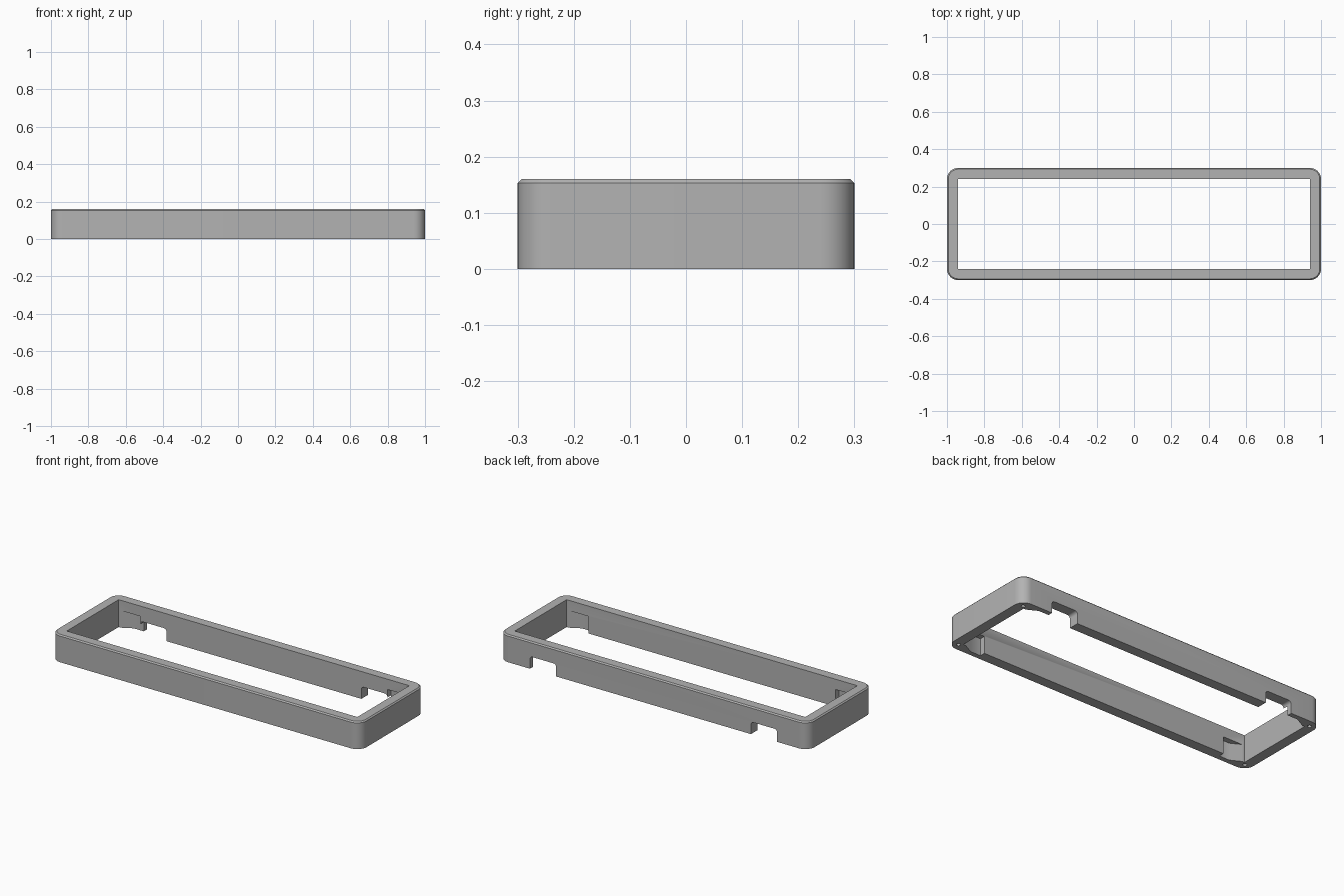
import bpy, bmesh, math

cube = bpy.data.objects.get("Cube")
if cube:
    bpy.data.objects.remove(cube, do_unlink=True)

L, W, H, WALL, R = 1.0, 0.3, 0.16, 0.06, 0.06

grey = bpy.data.materials.new("plain_grey")
grey.use_nodes = True
colour = (0.45, 0.45, 0.45, 1)
grey.diffuse_color = colour
grey.node_tree.nodes["Principled BSDF"].inputs["Base Color"].default_value = colour


def prism(name, pts, lo, hi, axis="Z"):
    """Extrude an outline along Z, or an XZ outline along Y."""
    bm = bmesh.new()
    place = (lambda p, t: (p[0], p[1], t)) if axis == "Z" else (lambda p, t: (p[0], t, p[1]))
    face = bm.faces.new([bm.verts.new(place(p, lo)) for p in pts])
    new = bmesh.ops.extrude_face_region(bm, geom=[face])["geom"]
    shift = place((0, 0), hi - lo)
    bmesh.ops.translate(bm, vec=shift, verts=[v for v in new if isinstance(v, bmesh.types.BMVert)])
    bmesh.ops.recalc_face_normals(bm, faces=bm.faces)
    mesh = bpy.data.meshes.new(name)
    bm.to_mesh(mesh)
    bm.free()
    mesh.materials.append(grey)
    ob = bpy.data.objects.new(name, mesh)
    bpy.context.collection.objects.link(ob)
    return ob


def rounded(cx, cy, hx, hy, r, n=10):
    """Outline of a rectangle with rounded corners."""
    pts = []
    for q, (sx, sy) in enumerate(((1, 1), (-1, 1), (-1, -1), (1, -1))):
        for i in range(n + 1):
            a = math.pi / 2 * (q + i / n)
            pts.append((cx + sx * (hx - r) + r * math.cos(a),
                        cy + sy * (hy - r) + r * math.sin(a)))
    return pts


def rectangle(hx, hy):
    return [(-hx, -hy), (hx, -hy), (hx, hy), (-hx, hy)]


# Outer body with a small chamfer around the top edge
frame = prism("frame", rounded(0, 0, L, W, R), 0, H)
bm = bmesh.new()
bm.from_mesh(frame.data)
top = [e for e in bm.edges if all(v.co.z > H - 0.001 for v in e.verts)]
bmesh.ops.bevel(bm, geom=top, offset=0.007, segments=1, affect="EDGES")
bm.to_mesh(frame.data)
bm.free()

# Central opening
cutters = [prism("opening_cutter", rectangle(L - WALL, W - WALL), -0.1, H + 0.1)]

for sx in (-1, 1):
    # Cable notches under the back wall, with rounded upper corners
    notch = rounded(sx * 0.715, 0, 0.085, 0.072, 0.018, 5)
    cutters.append(prism("notch_cutter", notch, 0.2, 0.35, "Y"))
    for sy in (-1, 1):
        # Shallow corner pocket in the long wall, slanting out to the corner
        pocket = [(0.80, 0.22), (0.80, 0.272), (0.865, 0.272), (0.925, 0.24), (0.925, 0.22)]
        cutters.append(prism("pocket_cutter", [(sx * x, sy * y) for x, y in pocket], -0.05, 0.1))
        # Screw hole in the underside of the corner
        hole = rounded(sx * 0.958, sy * 0.258, 0.011, 0.011, 0.0109, 4)
        cutters.append(prism("screw_hole_cutter", hole, -0.05, 0.08))

bpy.context.view_layer.objects.active = frame
for cutter in cutters:
    cutter.hide_render = True
    mod = frame.modifiers.new("cut", "BOOLEAN")
    mod.operation, mod.solver, mod.object = "DIFFERENCE", "EXACT", cutter
    bpy.ops.object.modifier_apply(modifier=mod.name)
    bpy.data.objects.remove(cutter, do_unlink=True)

# Smooth the round corners only
bpy.ops.object.select_all(action="DESELECT")
frame.select_set(True)
bpy.ops.object.shade_smooth_by_angle(angle=math.radians(30))
